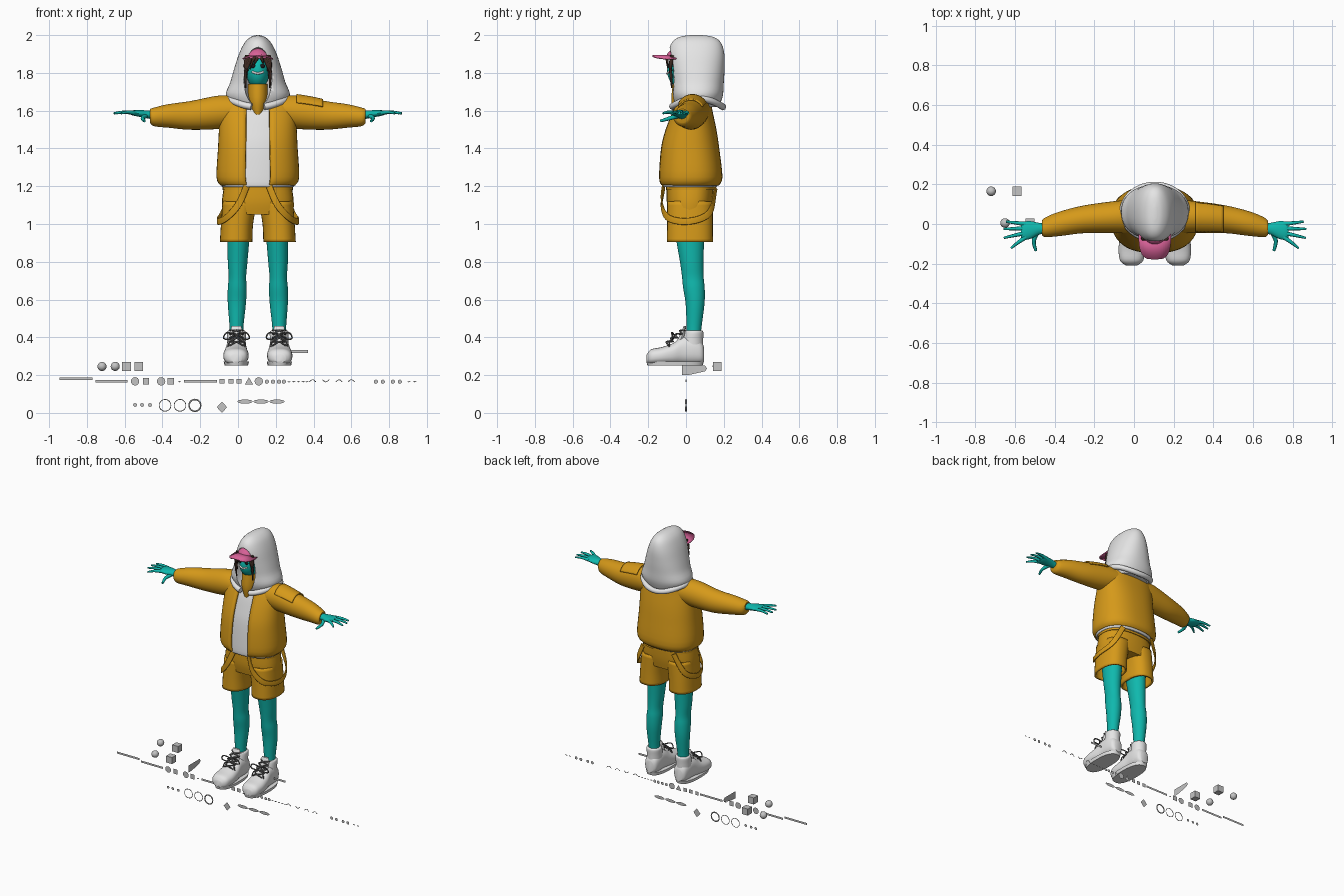
import bpy, bmesh, math
from mathutils import Matrix, Vector

if "Cube" in bpy.data.objects:
    bpy.data.objects.remove(bpy.data.objects["Cube"])

CX = 0.105  # the figure's own mirror plane
curves = []


def material(name, rgb):
    m = bpy.data.materials.new(name)
    m.use_nodes = True
    m.diffuse_color = (*rgb, 1)
    for node in m.node_tree.nodes:
        if node.type == "BSDF_PRINCIPLED":
            node.inputs["Base Color"].default_value = (*rgb, 1)
    return m


ORANGE = material("orange cloth", (0.67, 0.32, 0.01))
TEAL = material("teal skin", (0.005, 0.48, 0.42))
WHITE = material("white cloth", (0.78, 0.78, 0.78))
PINK = material("pink cap", (0.68, 0.12, 0.31))
BROWN = material("dark brown hair", (0.045, 0.022, 0.015))
LACE = material("lace grey", (0.12, 0.12, 0.12))
GREY = material("marker grey", (0.55, 0.55, 0.55))
BLACK = material("eye black", (0.01, 0.01, 0.012))


def add(name, bm, mat, m=1, thick=0, angle=40):
    """Turn a bmesh into a smooth-shaded object, mirrored when m is -1."""
    if m < 0:
        for v in bm.verts:
            v.co.x = 2 * CX - v.co.x
    bmesh.ops.recalc_face_normals(bm, faces=bm.faces)
    me = bpy.data.meshes.new(name)
    bm.to_mesh(me)
    bm.free()
    me.materials.append(mat)
    for p in me.polygons:
        p.use_smooth = True
    me.set_sharp_from_angle(angle=math.radians(angle))
    ob = bpy.data.objects.new(name, me)
    bpy.context.collection.objects.link(ob)
    if thick:
        mod = ob.modifiers.new("thickness", "SOLIDIFY")
        mod.thickness = thick
        mod.offset = 0
    return ob


def smooth(rows, steps=4):
    """Catmull-Rom interpolation of a list of tuples."""
    out = []
    for i in range(len(rows) - 1):
        a, b, c, d = (rows[max(0, min(len(rows) - 1, i + k))] for k in (-1, 0, 1, 2))
        for s in range(steps):
            t = s / steps
            out.append([q + t / 2 * (r - p + t * (2 * p - 5 * q + 4 * r - w + t * (3 * (q - r) + w - p)))
                        for p, q, r, w in zip(a, b, c, d)])
    return out + [list(rows[-1])]


def loft(name, mat, rings, axis="z", m=1, seg=32, gap=0, cap=True, power=2.0, thick=0, steps=4):
    """Skin oval rings (position, centre 1, centre 2, radius 1, radius 2) along an axis."""
    bm = bmesh.new()
    n = seg + 1 if gap else seg
    loops = []
    for u, c1, c2, r1, r2 in smooth(rings, steps):
        loop = []
        for i in range(n):
            a = -math.pi / 2 + gap + (2 * math.pi - 2 * gap) * i / seg
            p = c1 + r1 * math.copysign(abs(math.cos(a)) ** (2 / power), math.cos(a))
            q = c2 + r2 * math.copysign(abs(math.sin(a)) ** (2 / power), math.sin(a))
            loop.append(bm.verts.new({"x": (u, p, q), "y": (p, u, q), "z": (p, q, u)}[axis]))
        loops.append(loop)
    for lo, hi in zip(loops, loops[1:]):
        for i in range(seg):
            j = (i + 1) % n
            bm.faces.new((lo[i], lo[j], hi[j], hi[i]))
    if cap and not gap:
        bm.faces.new(loops[0])
        bm.faces.new(loops[-1])
    return add(name, bm, mat, m, thick)


def ball(name, mat, centre, radii, m=1, seg=28):
    bm = bmesh.new()
    bmesh.ops.create_uvsphere(bm, u_segments=seg, v_segments=seg // 2, radius=1,
                              matrix=Matrix.Translation(centre) @ Matrix.Diagonal((*radii, 1)))
    return add(name, bm, mat, m)


def tube(name, mat, points, r, m=1, tip=1, ribbon=0, closed=False):
    """Round cord, or a flat upright band when ribbon is given."""
    pts = points if closed else smooth(points, 5)
    cu = bpy.data.curves.new(name, "CURVE")
    cu.dimensions = "3D"
    cu.twist_mode = "Z_UP"
    cu.bevel_depth, cu.bevel_resolution, cu.extrude = r, 2, ribbon
    cu.use_fill_caps = True
    sp = cu.splines.new("POLY")
    sp.points.add(len(pts) - 1)
    sp.use_cyclic_u = closed
    for i, p in enumerate(pts):
        sp.points[i].co = (CX + m * (p[0] - CX), p[1], p[2], 1)
        sp.points[i].radius = 1 + (tip - 1) * i / (len(pts) - 1)
    cu.materials.append(mat)
    ob = bpy.data.objects.new(name, cu)
    bpy.context.collection.objects.link(ob)
    curves.append(ob)


def outline(name, points):
    bm = bmesh.new()
    bm.faces.new([bm.verts.new(p) for p in points])
    return add(name, bm, GREY)


def marker(name, x, z, rx, rz, n=16, turn=0.0):
    """Flat control shape standing in the y = 0 plane."""
    angles = [turn + 2 * math.pi * i / n for i in range(n)]
    return outline(name, [(x + rx * math.cos(a), 0, z + rz * math.sin(a)) for a in angles])


# Hood with a carved face opening
hood = loft("hood", WHITE, [(1.62, CX, .06, .13, .115), (1.68, CX, .06, .17, .135), (1.75, CX, .06, .146, .14),
            (1.82, CX, .058, .126, .146), (1.9, CX, .055, .1, .148), (1.96, CX, .055, .07, .13),
            (1.99, CX, .055, .038, .09), (2.0, CX, .055, .008, .03)], seg=48, power=2.2)
cutter = ball("face_cutter", WHITE, (CX, -.1, 1.775), (.077, .15, .16), seg=40)
cutter.hide_render = True
cut = hood.modifiers.new("opening", "BOOLEAN")
cut.operation, cut.object = "DIFFERENCE", cutter
bpy.context.view_layer.update()
carved = bpy.data.meshes.new_from_object(hood.evaluated_get(bpy.context.evaluated_depsgraph_get()))
hood.modifiers.clear()
hood.data = carved
bpy.data.objects.remove(cutter)
hem = []
for i in range(33):
    a = math.radians(-78 + 336 * i / 32)
    hem.append((CX + .16 * math.cos(a), .06 + .135 * math.sin(a), 1.62 + .045 * math.cos(a) ** 2))
tube("hood_hem", WHITE, hem, .018)

# Head, face, hair and cap
ball("head", TEAL, (CX, -.01, 1.81), (.062, .09, .095))
tube("grin", WHITE, [(.075, -.089, 1.806), (CX, -.1, 1.797), (.135, -.089, 1.806)], .006)
for m in (1, -1):
    ball("eye", BLACK, (.13, -.09, 1.836), (.014, .007, .011), m, 12)
    for x0, x1, z1 in ((.16, .168, 1.72), (.15, .163, 1.77), (.14, .158, 1.81)):
        tube("hair_lock", BROWN, [(x0, -.07, 1.89), (x1 + .003, -.082, 1.83), (x1, -.075, z1)], .014, m, .3)
for x0, x1, z1 in ((.1, .062, 1.82), (.11, .085, 1.845), (.12, .135, 1.85)):
    tube("fringe", BROWN, [(x0, -.09, 1.89), ((x0 + x1) / 2, -.1, 1.87), (x1, -.095, z1)], .012, 1, .3)
loft("cap", PINK, [(1.875, CX, -.01, .072, .095), (1.9, CX, -.01, .068, .09), (1.925, CX, 0, .045, .07),
                   (1.935, CX, 0, .01, .02)])
bm = bmesh.new()
rows = []
for i in range(21):
    s = math.sin(math.pi / 2 * (i / 10 - 1))
    z = 1.892 - .018 * s * s
    rows.append([bm.verts.new((CX + .08 * s, y, z)) for y in (-.05, -.075 - .103 * max(0, 1 - s ** 4) ** .5)])
for a, b in zip(rows, rows[1:]):
    bm.faces.new((a[0], b[0], b[1], a[1]))
add("cap_brim", bm, PINK, thick=.008)

# Torso clothing
loft("inner_collar", ORANGE, [(1.58, CX, -.01, .03, .055), (1.65, CX, -.01, .05, .068), (1.74, CX, 0, .052, .07)])
loft("shirt", WHITE, [(1.195, CX, .018, .188, .142), (1.225, CX, .02, .195, .148), (1.4, CX, .02, .185, .13),
                      (1.5, CX, .025, .18, .112), (1.6, CX, .03, .17, .085), (1.66, CX, .045, .08, .06)], power=2.4)
loft("jacket", ORANGE, [(1.21, CX, .02, .192, .148), (1.25, CX, .023, .211, .162), (1.4, CX, .02, .203, .148),
                        (1.5, CX, .025, .198, .128), (1.6, CX, .035, .193, .097), (1.65, CX, .045, .168, .08),
                        (1.69, CX, .05, .1, .06)], seg=44, gap=.25, power=2.4, thick=.016)
loft("sleeve_pocket", ORANGE, [(.31, .035, 1.592, .085, .092), (.38, .031, 1.585, .081, .088),
                               (.45, .025, 1.576, .076, .082)], axis="x", seg=16, gap=2.15, thick=.008)

# Shorts
loft("shorts_hips", ORANGE, [(1.05, CX, .02, .188, .11), (1.12, CX, .02, .19, .122), (1.21, CX, .023, .178, .124)], power=2.5)
loft("waistband", ORANGE, [(1.18, CX, .023, .186, .129), (1.205, CX, .023, .186, .129)], power=2.5, steps=1)

# Limbs, hands, boots and straps, built on one side and mirrored
for m in (1, -1):
    loft("sleeve", ORANGE, [(.2, .04, 1.6, .085, .075), (.31, .035, 1.592, .08, .088), (.46, .024, 1.575, .07, .076),
         (.58, .002, 1.572, .062, .062), (.655, -.016, 1.567, .05, .049), (.675, -.02, 1.572, .036, .037)], axis="x", m=m)
    loft("palm", TEAL, [(.65, -.022, 1.575, .026, .022), (.69, -.024, 1.58, .03, .021), (.73, -.03, 1.585, .044, .018),
         (.765, -.034, 1.588, .046, .014), (.78, -.034, 1.588, .034, .008)], axis="x", m=m, seg=20)
    for y0, x1, y1 in ((.0, .855, .012), (-.022, .868, -.025), (-.045, .866, -.07), (-.066, .83, -.122)):
        tube("finger", TEAL, [(.755, y0, 1.588), ((.76 + x1) / 2, (y0 + y1) / 2, 1.592), (x1, y1, 1.586)], .012, m, .45)
    tube("thumb", TEAL, [(.695, -.035, 1.575), (.715, -.085, 1.56), (.705, -.135, 1.545)], .014, m, .5)

    loft("shorts_leg", ORANGE, [(.905, .22, .021, .08, .116), (1.0, .215, .021, .079, .115), (1.12, .2, .021, .085, .115)],
         m=m, cap=False, power=2.4, thick=.012)
    tube("hanging_strap", ORANGE, [(.165, -.118, 1.2), (.21, -.128, 1.1), (.275, -.09, 1.03), (.318, .02, 1.015),
         (.29, .125, 1.06), (.225, .158, 1.19)], .004, m, ribbon=.014)
    loft("leg", TEAL, [(.4, .218, .04, .036, .036), (.46, .218, .043, .037, .04), (.58, .216, .048, .048, .05),
         (.66, .214, .042, .05, .057), (.72, .213, .036, .046, .057), (.8, .212, .03, .052, .062),
         (.92, .208, .022, .058, .074), (1.0, .206, .02, .06, .078)], m=m)

    loft("boot_sole", WHITE, [(.25, .219, -.058, .062, .146), (.272, .219, -.058, .067, .152)], m=m, power=2.5, steps=1)
    loft("boot_foot", WHITE, [(-.208, .222, .288, .03, .022), (-.185, .222, .296, .058, .04), (-.13, .221, .302, .067, .046),
         (-.07, .22, .312, .062, .056), (-.02, .219, .33, .054, .072), (.04, .218, .33, .052, .072),
         (.08, .218, .32, .044, .058), (.095, .218, .31, .028, .04)], axis="y", m=m, power=2.4)
    loft("boot_shaft", WHITE, [(.3, .218, .03, .05, .062), (.38, .218, .036, .049, .055), (.425, .218, .042, .05, .05),
         (.435, .218, .042, .044, .044)], m=m)
    loft("boot_tongue", WHITE, [(.35, .218, -.045, .032, .02), (.41, .218, -.02, .034, .014),
         (.46, .218, -.006, .026, .006)], m=m, seg=16)
    for k in range(4):
        y, z = -.092 + .024 * k, .362 + .02 * k
        for s in (1, -1):
            tube("lace", LACE, [(.218 - s * .036, y, z - .006), (.218, y - .012, z + .014),
                                (.218 + s * .036, y + .016, z + .016)], .0045, m)
    for s in (1, -1):
        tube("lace_bow", LACE, [(.218, -.06, .41), (.218 + s * .05, -.075, .425), (.218 + s * .068, -.07, .395),
                                (.218 + s * .03, -.07, .39), (.218, -.06, .41)], .004, m)
        tube("lace_end", LACE, [(.218, -.06, .41), (.218 + s * .035, -.085, .38), (.218 + s * .045, -.09, .35)], .004, m)

# Loose solid markers
for x, y in ((-.72, .165), (-.65, .005)):
    ball("ball_marker", GREY, (x, y, .246), (.024,) * 3, seg=20)
for x, y in ((-.59, .165), (-.525, .005)):
    bm = bmesh.new()
    bmesh.ops.create_cube(bm, size=.046, matrix=Matrix.Translation((x, y, .246)))
    add("cube_marker", bm, GREY)
outline("side_marker", [(-.37, y, z) for y, z in ((-.022, .2), (-.022, .25), (.1, .25), (.112, .235), (.1, .22), (.02, .202))])

# Flat markers in a row
for a, b, z in ((-.945, -.77, .18), (-.755, -.585, .167), (-.286, -.11, .167), (.28, .37, .325)):
    outline("bar_marker", [(a, 0, z - .007), (b, 0, z - .007), (b, 0, z + .007), (a, 0, z + .007)])
for x in (-.545, -.407, .11):
    marker("round_marker", x, .167, .022, .022)
for x, r in ((-.487, .024), (-.355, .024), (-.085, .018), (-.037, .018), (.005, .018)):
    marker("square_marker", x, .167, r, r, 4, math.pi / 4)
marker("triangle_marker", .058, .163, .025, .025, 3, math.pi / 2)
for x in (.153, .185, .217, .243, .73, .767, .82, .857):
    marker("dot_marker", x, .165, .011, .011, 12)
for x in (-.31, .27, .295, .32, .345, .365, .905, .935):
    marker("dash_marker", x, .165, .009, .003, 8)
for x, s in ((.395, 1), (.465, -1), (.535, 1), (.6, 1)):
    tube("arc_marker", GREY, [(x - .018, 0, .17 - s * .006), (x, 0, .17 + s * .006), (x + .018, 0, .17 - s * .006)], .002)
for x in (-.545, -.508, -.466):
    marker("dot_marker", x, .042, .01, .01, 12)
for x in (-.386, -.307, -.228):
    tube("ring_marker", GREY, [(x + .031 * math.cos(k * math.pi / 14), 0, .04 + .031 * math.sin(k * math.pi / 14))
                               for k in range(28)], .002 if x < -.25 else .004, closed=True)
marker("diamond_marker", -.085, .03, .027, .03, 4)
for x in (.037, .122, .206):
    marker("oval_marker", x, .06, .04, .011, 20)

# Turn every cord into a mesh object
bpy.context.view_layer.update()
dg = bpy.context.evaluated_depsgraph_get()
made = [(ob.name, bpy.data.meshes.new_from_object(ob.evaluated_get(dg))) for ob in curves]
for ob, (name, me) in zip(curves, made):
    bpy.data.objects.remove(ob)
    bpy.context.collection.objects.link(bpy.data.objects.new(name, me))
